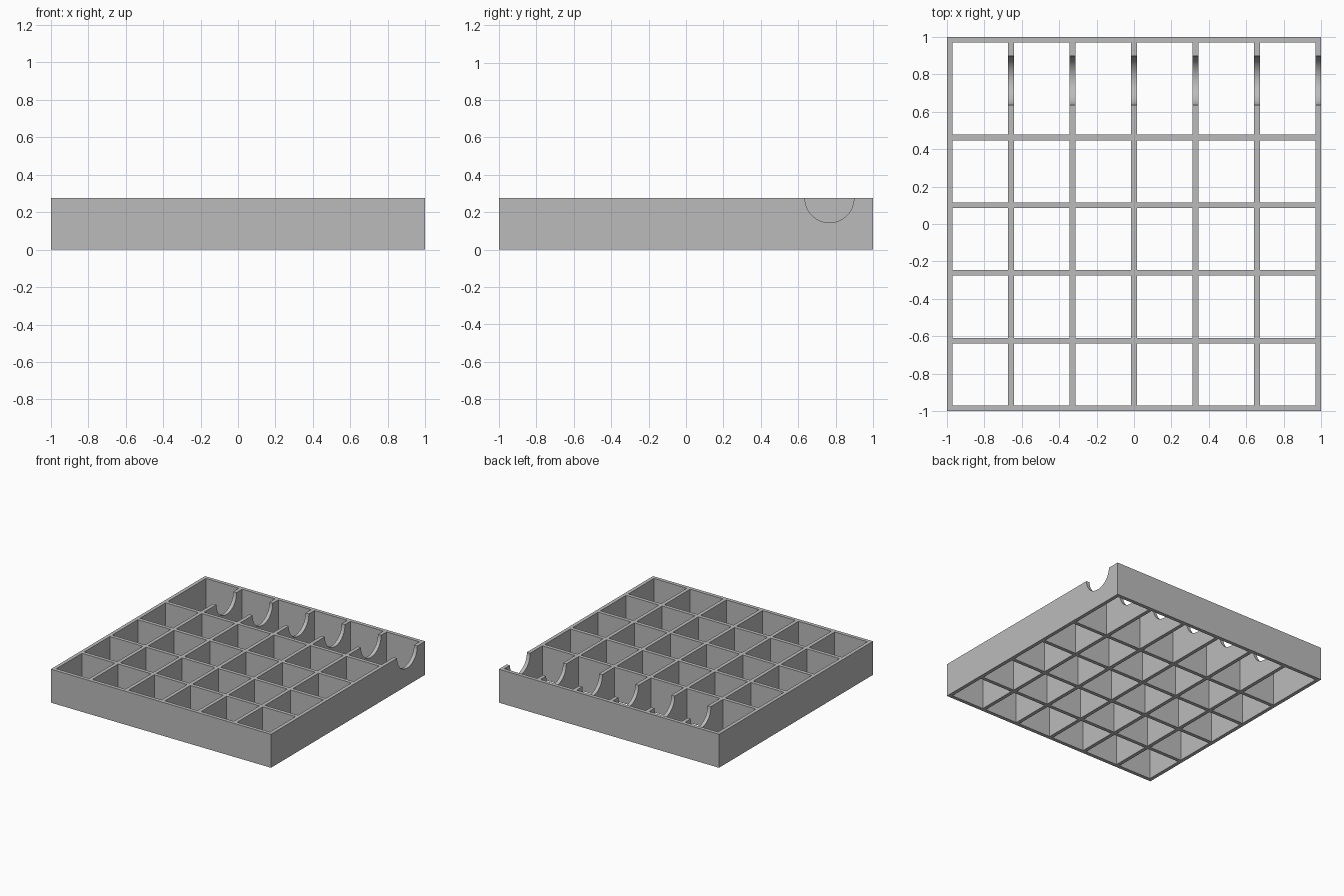
import bpy, bmesh
from mathutils import Matrix

cube = bpy.data.objects.get("Cube")
if cube:
    bpy.data.objects.remove(cube, do_unlink=True)

HEIGHT = 0.275
HALF = 0.015                  # half the wall thickness
EDGE = 1 - HALF               # centre of the outer walls
NOTCH_Y, NOTCH_R = 0.767, 0.131

grey = bpy.data.materials.new("plain grey")
grey.use_nodes = True
colour = (0.5, 0.5, 0.5, 1)
grey.diffuse_color = colour
grey.node_tree.nodes["Principled BSDF"].inputs["Base Color"].default_value = colour


def make_object(name, bm):
    mesh = bpy.data.meshes.new(name)
    bm.to_mesh(mesh)
    bm.free()
    mesh.materials.append(grey)
    obj = bpy.data.objects.new(name, mesh)
    bpy.context.collection.objects.link(obj)
    return obj


def wall_lines(centres):
    return [c + side for c in centres for side in (-HALF, HALF)]


# Wall layout: six columns, four equal rows and a deeper back row
xs = wall_lines([-EDGE + i * EDGE / 3 for i in range(7)])
ys = wall_lines([-EDGE + i * 0.3618 for i in range(5)] + [EDGE])

# Flat lattice with open cells, extruded into walls
bm = bmesh.new()
grid = [[bm.verts.new((x, y, 0)) for y in ys] for x in xs]
for i in range(len(xs) - 1):
    for j in range(len(ys) - 1):
        if i % 2 and j % 2:
            continue          # open compartment
        bm.faces.new((grid[i][j], grid[i + 1][j],
                      grid[i + 1][j + 1], grid[i][j + 1]))
top = bmesh.ops.extrude_face_region(bm, geom=bm.faces[:])["geom"]
bmesh.ops.translate(bm, vec=(0, 0, HEIGHT),
                    verts=[v for v in top if isinstance(v, bmesh.types.BMVert)])
bmesh.ops.recalc_face_normals(bm, faces=bm.faces[:])
tray = make_object("compartment_grid", bm)

# Round channel through the back row, leaving the -x outer wall whole
bm = bmesh.new()
bmesh.ops.create_cone(bm, cap_ends=True, segments=64, radius1=NOTCH_R,
                      radius2=NOTCH_R, depth=2,
                      matrix=Matrix.Translation((0.2, NOTCH_Y, HEIGHT))
                      @ Matrix.Rotation(1.5707963, 4, 'Y'))
cutter = make_object("notch_cutter", bm)
cutter.hide_render = True

cut = tray.modifiers.new("notches", 'BOOLEAN')
cut.operation = 'DIFFERENCE'
cut.solver = 'EXACT'
cut.object = cutter
bpy.ops.object.select_all(action='DESELECT')
tray.select_set(True)
bpy.context.view_layer.objects.active = tray
bpy.ops.object.modifier_apply(modifier=cut.name)
bpy.data.objects.remove(cutter, do_unlink=True)

# Smooth the notch curves, keep the wall edges crisp
bpy.ops.object.shade_smooth_by_angle(angle=0.5)
